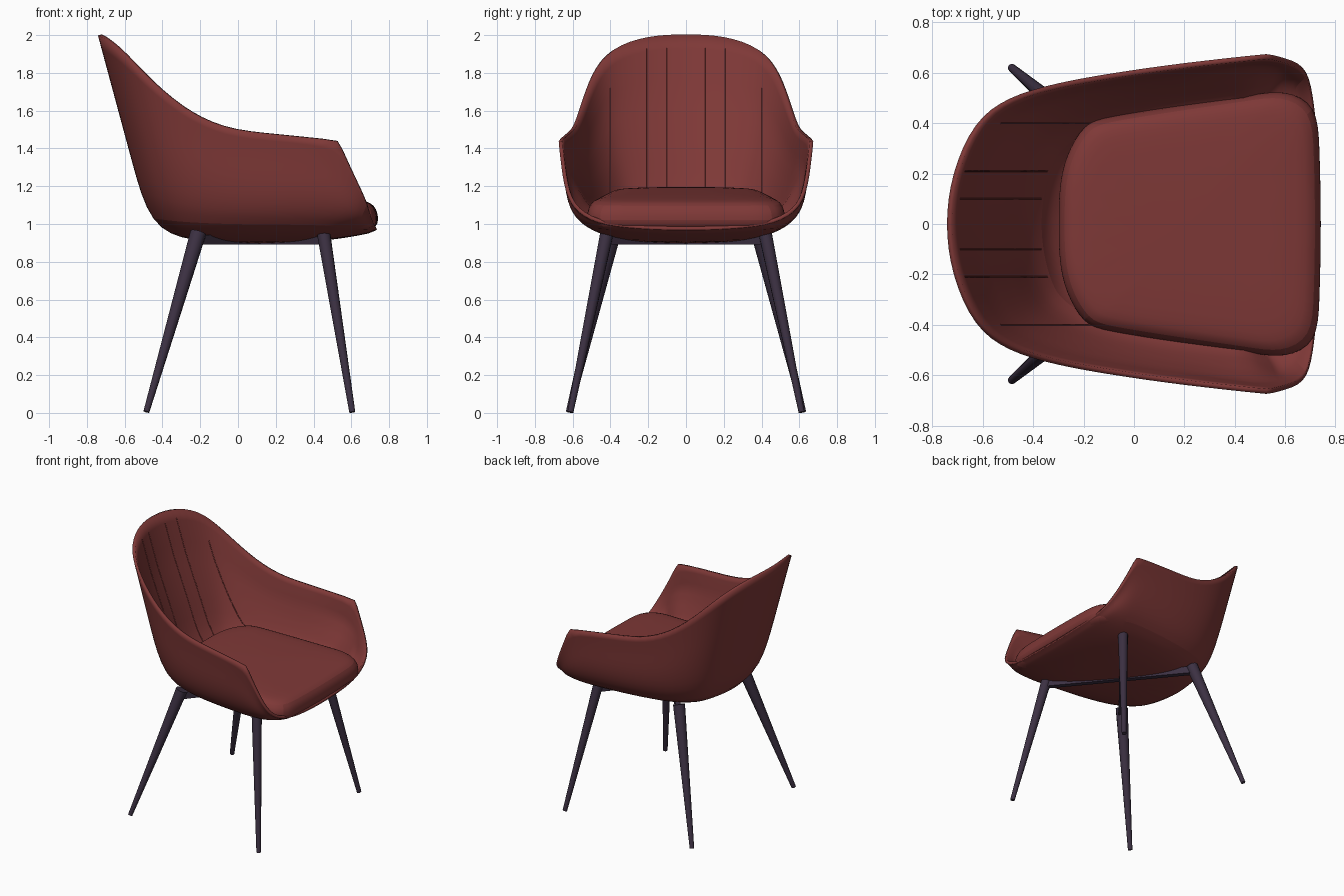
import bpy, bmesh
from mathutils import Vector
from mathutils.bvhtree import BVHTree

if "Cube" in bpy.data.objects:
    bpy.data.objects.remove(bpy.data.objects["Cube"])


def material(name, rgb):
    m = bpy.data.materials.new(name)
    m.diffuse_color = (*rgb, 1)
    m.use_nodes = True
    m.node_tree.nodes["Principled BSDF"].inputs["Base Color"].default_value = m.diffuse_color
    return m


RED = material("red_fabric", (0.21, 0.04, 0.038))
DARK = material("dark_metal", (0.045, 0.03, 0.055))


def add_object(name, bm, mat, angle=0.7):
    me = bpy.data.meshes.new(name)
    bm.to_mesh(me)
    bm.free()
    ob = bpy.data.objects.new(name, me)
    bpy.context.collection.objects.link(ob)
    me.materials.append(mat)
    bpy.ops.object.select_all(action='DESELECT')
    ob.select_set(True)
    bpy.context.view_layer.objects.active = ob
    bpy.ops.object.shade_smooth_by_angle(angle=angle)
    return ob


def full_ring(half):
    """Mirror a back-to-front half outline across y = 0."""
    half = [Vector(p) for p in half]
    return half + [Vector((p.x, -p.y, p.z)) for p in half[-2:0:-1]]


def loft(rings, caps):
    """Skin stacked rings; caps maps a ring index to a closing point."""
    bm = bmesh.new()
    rows = [[bm.verts.new(p) for p in r] for r in rings]
    n = len(rows[0])
    for a, b in zip(rows, rows[1:]):
        for i in range(n):
            j = (i + 1) % n
            bm.faces.new((a[i], a[j], b[j], b[i]))
    for k, p in caps.items():
        c, r = bm.verts.new(p), rows[k]
        for i in range(n):
            j = (i + 1) % n
            bm.faces.new((r[i], r[j], c) if k else (r[j], r[i], c))
    return bm


def subdivide(ob, levels):
    m = ob.modifiers.new("smooth", 'SUBSURF')
    m.levels = m.render_levels = levels


# Bucket shell: rim outline and footprint, back centre to front centre
rim = full_ring([(-.75, 0, 2.0), (-.725, .2, 1.995), (-.635, .41, 1.93), (-.5, .505, 1.79),
                 (-.31, .56, 1.62), (-.08, .6, 1.5), (.2, .64, 1.475), (.53, .675, 1.44),
                 (.615, .655, 1.25), (.69, .62, 1.09), (.715, .48, 1.0), (.735, .27, .975),
                 (.735, 0, .965)])
base = full_ring([(-.47, 0, .98), (-.46, .13, .98), (-.42, .28, .98), (-.36, .37, .98),
                  (-.22, .46, .98), (-.02, .51, .98), (.2, .54, .98), (.45, .56, .98),
                  (.57, .55, .98), (.63, .48, .97), (.67, .36, .96), (.68, .2, .95),
                  (.685, 0, .945)])


def blend(t, bulge):
    ring = [a.lerp(b, t) for a, b in zip(rim, base)]
    return [Vector((p.x, p.y * bulge, p.z)) for p in ring]


floor = [Vector((.1 + (p.x - .1) * .62, p.y * .62, .908)) for p in base]
bm = loft([rim, blend(.3, 1.02), blend(.65, 1.065), base, floor], {4: (.1, 0, .895)})
shell = add_object("shell", bm, RED)
n = len(rim)

# Crisp arm tips, and padding that thickens towards the seat
crease = shell.data.attributes.new("crease_vert", 'FLOAT', 'POINT')
for i in (7, n - 7):
    crease.data[i].value = .8
pad_group = shell.vertex_groups.new(name="padding")
for v in shell.data.vertices:
    level = (.2, .35, .75, 1, .5, .5)[v.index // n]
    pad_group.add([v.index], level if v.co.x < .5 else .2, 'REPLACE')
subdivide(shell, 2)
sol = shell.modifiers.new("thickness", 'SOLIDIFY')
sol.thickness, sol.offset, sol.vertex_group = .1, -1, "padding"

# Seat cushion: domed pad sloping down to the front
pad = full_ring([(-.3, 0, 0), (-.3, .14, 0), (-.275, .27, 0), (-.2, .4, 0), (-.12, .425, 0),
                 (.2, .475, 0), (.48, .515, 0), (.6, .535, 0), (.73, .475, 0), (.738, .3, 0),
                 (.745, 0, 0)])


def pad_ring(scale, height, slope):
    return [Vector((.22 + (p.x - .22) * scale, p.y * scale, height - slope * (p.x + .3)))
            for p in pad]


bm = loft([pad_ring(.82, 1.2, .065), pad_ring(.97, 1.19, .08), pad_ring(1.015, 1.09, .07),
           pad_ring(.95, 1.0, .05)], {0: (.22, 0, 1.175), 3: (.22, 0, .95)})
subdivide(add_object("seat_cushion", bm, RED), 2)

# Backrest seams: thin welts laid on the inner face of the shell
bpy.context.view_layer.update()
tree = BVHTree.FromObject(shell, bpy.context.evaluated_depsgraph_get())
for k, y in enumerate((-.4, -.21, -.1, .1, .21, .4)):
    top = 1.93 if abs(y) < .3 else 1.72
    hits = [tree.ray_cast(Vector((-.1, y, 1.1 + (top - 1.1) * s / 11)), Vector((-1, 0, 0)))[0]
            for s in range(12)]
    pts = [p for p in hits if p]
    cu = bpy.data.curves.new(f"backrest_seam_{k + 1}", 'CURVE')
    cu.dimensions, cu.bevel_depth, cu.bevel_resolution = '3D', .003, 1
    sp = cu.splines.new('POLY')
    sp.points.add(len(pts) - 1)
    for q, p in zip(sp.points, pts):
        q.co = (*p, 1)
    cu.materials.append(RED)
    bpy.context.collection.objects.link(bpy.data.objects.new(cu.name, cu))


def rod(name, a, b, r1, r2, sides=12):
    a, b = Vector(a), Vector(b)
    bm = bmesh.new()
    bmesh.ops.create_cone(bm, cap_ends=True, segments=sides, radius1=r1, radius2=r2,
                          depth=(b - a).length)
    turn = (b - a).to_track_quat('Z', 'Y').to_matrix().to_4x4()
    turn.translation = (a + b) / 2
    bmesh.ops.transform(bm, matrix=turn, verts=bm.verts)
    return add_object(name, bm, DARK)


# Splayed tapered legs
for s, side in ((-1, "right"), (1, "left")):
    rod(f"back_leg_{side}", (-.485, s * .62, .006), (-.21, s * .385, .955), .016, .043)
    rod(f"front_leg_{side}", (.605, s * .612, .004), (.45, s * .415, .97), .016, .036)

# Crossed flat bars under the seat, joining opposite legs
for s, label in ((-1, "a"), (1, "b")):
    a, b = Vector((-.2, s * .38, .917)), Vector((.45, -s * .41, .917))
    side = (b - a).cross(Vector((0, 0, 1))).normalized() * .018
    up = Vector((0, 0, .026))
    bm = bmesh.new()
    ends = [[bm.verts.new(e + o) for o in (side + up, side - up, -side - up, up - side)]
            for e in (a, b)]
    for i in range(4):
        j = (i + 1) % 4
        bm.faces.new((ends[0][i], ends[0][j], ends[1][j], ends[1][i]))
    bm.faces.new(ends[0][::-1])
    bm.faces.new(ends[1])
    bmesh.ops.recalc_face_normals(bm, faces=bm.faces)
    add_object(f"cross_bar_{label}", bm, DARK, .5)
